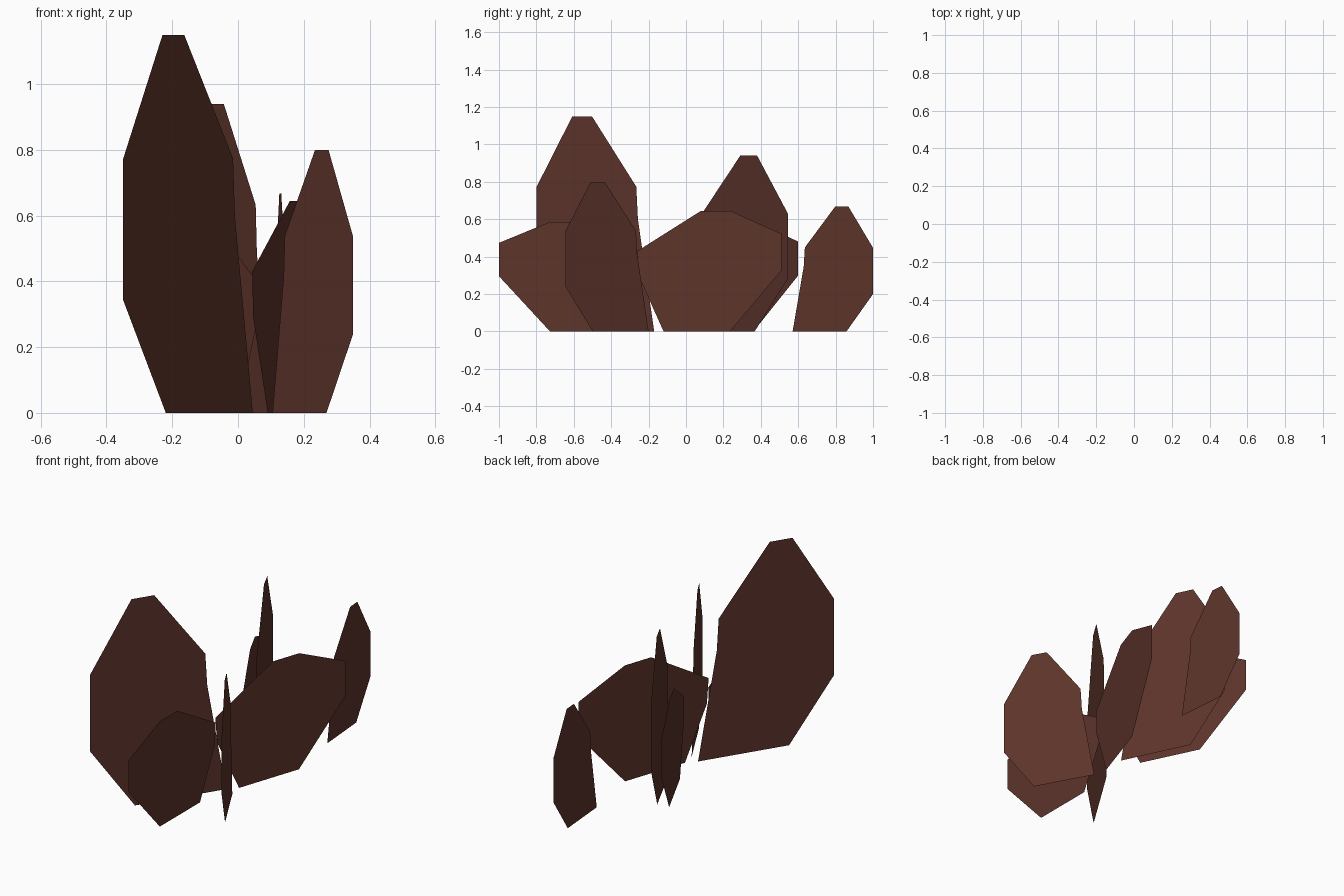
import bpy

if "Cube" in bpy.data.objects:
    bpy.data.objects.remove(bpy.data.objects["Cube"])

# Single dark brown for all leaf plates
brown = bpy.data.materials.new("dark_brown")
brown.diffuse_color = (0.11, 0.035, 0.024, 1.0)
brown.use_nodes = True
brown.node_tree.nodes["Principled BSDF"].inputs["Base Color"].default_value = brown.diffuse_color

# Outlines: u runs from the bulging end (0) to the other end (1), v is the height fraction
TALL = [(0, .30), (0, .67), (.305, 1), (.472, 1), (.848, .673),
        (.862, .52), (1, 0), (.33, 0)]
WIDE = [(0, .505), (0, .81), (.355, 1), (.558, 1), (1, .667),
        (.987, .45), (.818, 0), (.357, 0)]


def plate(name, outline, start, end, height):
    """Flat upright plate standing on the ground line from start to end."""
    verts = [(start[0] + u * (end[0] - start[0]),
              start[1] + u * (end[1] - start[1]),
              v * height) for u, v in outline]
    mesh = bpy.data.meshes.new(name)
    mesh.from_pydata(verts, [], [list(range(len(verts)))])
    mesh.materials.append(brown)
    obj = bpy.data.objects.new(name, mesh)
    bpy.context.collection.objects.link(obj)
    return obj


# Tall plates
plate("tall_plate_front_left", TALL, (-.35, -.80), (.045, -.17), 1.15)
plate("tall_plate_front_right", TALL, (.35, -.645), (.105, -.20), .80)
plate("tall_plate_back_left", TALL, (-.165, .545), (.093, .005), .94)
plate("tall_plate_back_right", TALL, (.115, 1.0), (.15, .57), .667)

# Wide plates
plate("wide_plate_right", WIDE, (.303, .51), (.043, -.26), .645)
plate("wide_plate_front", WIDE, (.028, -1.0), (.028, -.235), .585)
plate("wide_plate_left", WIDE, (-.265, .60), (.06, -.07), .593)
